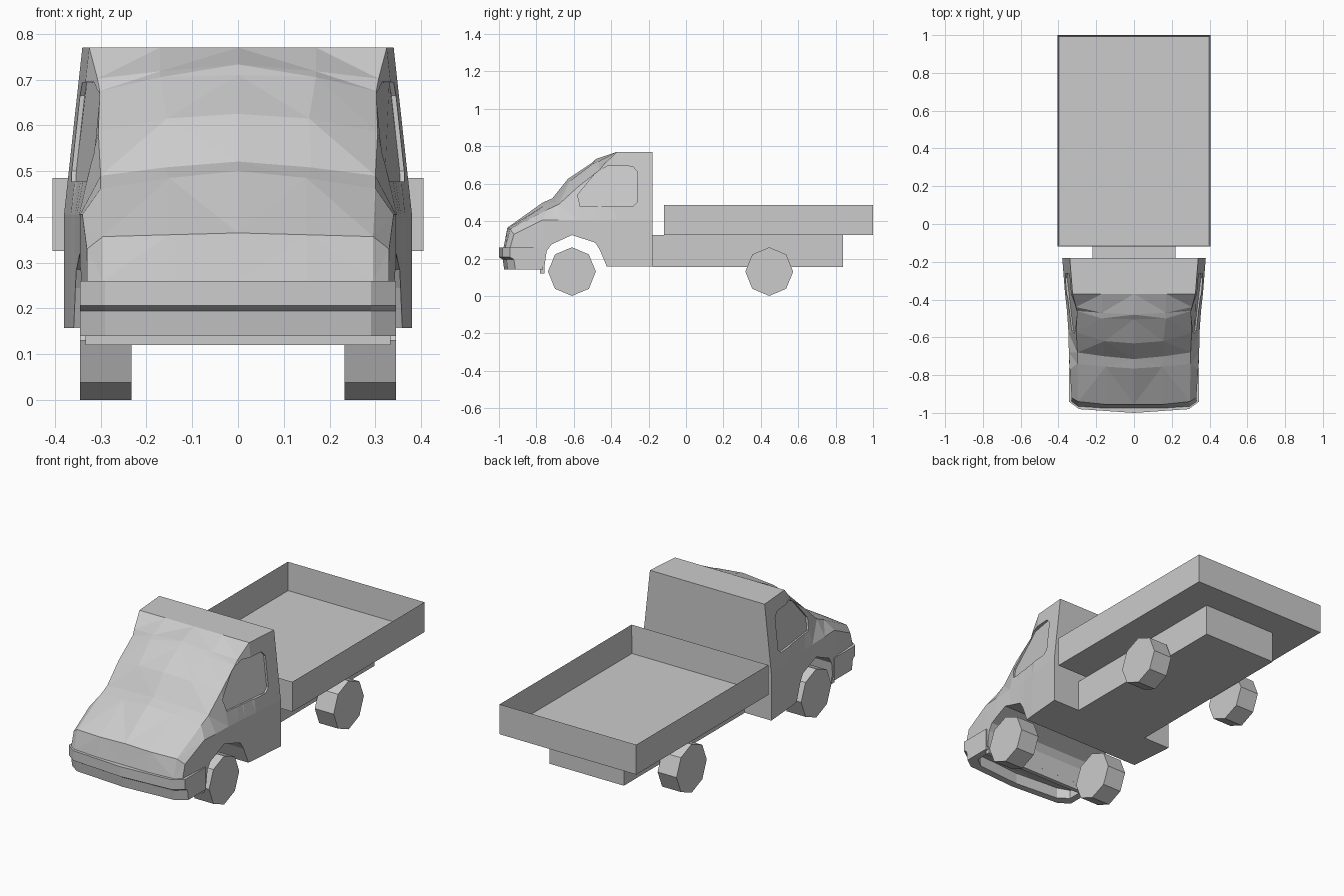
import bpy, bmesh, math
from mathutils import Vector

if "Cube" in bpy.data.objects:
    bpy.data.objects.remove(bpy.data.objects["Cube"])


def make_object(name, verts, faces):
    mesh = bpy.data.meshes.new(name)
    mesh.from_pydata(verts, [], faces)
    bm = bmesh.new()
    bm.from_mesh(mesh)
    bmesh.ops.recalc_face_normals(bm, faces=bm.faces)
    bm.to_mesh(mesh)
    bm.free()
    obj = bpy.data.objects.new(name, mesh)
    bpy.context.collection.objects.link(obj)
    return obj


def loft(name, rings):
    """Closed rings joined in sequence, with both ends capped."""
    n = len(rings[0])
    verts = [p for r in rings for p in r]
    faces = [(k * n + i, k * n + (i + 1) % n, (k + 1) * n + (i + 1) % n, (k + 1) * n + i)
             for k in range(len(rings) - 1) for i in range(n)]
    faces += [tuple(range(n)), tuple(range(len(verts) - n, len(verts)))]
    return make_object(name, verts, faces)


def box(name, x, y0, y1, z0, z1):
    ring = lambda y: [(-x, y, z0), (x, y, z0), (x, y, z1), (-x, y, z1)]
    return loft(name, [ring(y0), ring(y1)])


def cut(target, cutter):
    mod = target.modifiers.new("cut", 'BOOLEAN')
    mod.operation = 'DIFFERENCE'
    mod.solver = 'EXACT'
    mod.object = cutter
    cutter.hide_render = True
    bpy.context.view_layer.objects.active = target
    bpy.ops.object.modifier_apply(modifier=mod.name)
    bpy.data.objects.remove(cutter)


# Cab shell: each station runs from centre line to shoulder, belt and sill
# (centre y,z), (mid x,y,z), (shoulder x,y,z), (belt x,y,z), sill z
stations = [
    ((-.18, .77), (.17, -.18, .77), (.34, -.18, .77), (.38, -.18, .405), .157),
    ((-.37, .77), (.17, -.37, .77), (.325, -.37, .77), (.365, -.37, .405), .157),
    ((-.48, .733), (.17, -.47, .718), (.307, -.44, .702), (.356, -.45, .405), .157),
    ((-.505, .710), (.17, -.50, .705), (.302, -.46, .675), (.352, -.50, .405), .157),
    ((-.632, .625), (.155, -.62, .615), (.305, -.575, .585), (.347, -.575, .405), .157),
    ((-.715, .521), (.16, -.70, .508), (.30, -.68, .49), (.345, -.68, .405), .157),
    ((-.765, .50), (.15, -.755, .485), (.30, -.74, .462), (.34, -.77, .405), .157),
    ((-.955, .365), (.15, -.955, .361), (.295, -.94, .357), (.33, -.92, .33), .20),
    ((-.975, .26), (.15, -.975, .26), (.295, -.965, .26), (.33, -.94, .26), .20),
]
rings = []
for c, m, e, s, sill in stations:
    half = [m, e, s, (s[0], s[1], sill)]
    rings.append([(0, *c)] + half + [(-x, y, z) for x, y, z in reversed(half)])
cab = loft("cab", rings)
bm = bmesh.new()
bm.from_mesh(cab.data)
bmesh.ops.triangulate(bm, faces=bm.faces)
bm.to_mesh(cab.data)
bm.free()

# Recessed side windows that follow the cab sides
window = [(-.58, .54), (-.565, .477), (-.285, .477), (-.262, .50), (-.262, .665),
          (-.285, .693), (-.42, .695), (-.485, .655)]
bpy.context.view_layer.update()
surface = [cab.ray_cast(Vector((1, y, z)), Vector((-1, 0, 0)))[1].x for y, z in window]
for side in (1, -1):
    layers = [[(side * (x + d), y, z) for x, (y, z) in zip(surface, window)] for d in (.04, -.01)]
    cut(cab, loft("window_cutter", layers))

# Wheel arches
arch = [(-.425, .10), (-.425, .16), (-.46, .245), (-.485, .285), (-.61, .325),
        (-.72, .275), (-.745, .24), (-.765, .10)]
cut(cab, loft("arch_cutter", [[(x, y, z) for y, z in arch] for x in (-.6, .6)]))
box("arch_liner", .333, -.78, -.757, .12, .28)

# Wrap-around bumper: section swept along a bowed path
path = [(.345, -.765), (.345, -.94), (.29, -.98), (0, -1), (-.29, -.98), (-.345, -.94), (-.345, -.765)]
section = [(0, .26), (0, .207), (.02, .195), (.028, .14), (.065, .14), (.065, .26)]
rings = []
for x, y in path:
    ring = []
    for o, z in section:
        inset = math.copysign(max(0, o - .028), x) if x else 0
        ring.append((x - inset, y + (o if y < -.9 else 0), z))
    rings.append(ring)
loft("front_bumper", rings)

# Chassis
box("chassis", .22, -.18, .84, .155, .325)

# Load bed: open tray with thin walls
bed = box("load_bed", .405, -.118, 1, .325, .485)
bm = bmesh.new()
bm.from_mesh(bed.data)
top = max(bm.faces, key=lambda f: f.calc_center_median().z)
bmesh.ops.inset_region(bm, faces=[top], thickness=.01)
bmesh.ops.translate(bm, verts=top.verts, vec=(0, 0, -.15))
bm.to_mesh(bed.data)
bm.free()

# Eight-sided wheels
for axle, y in (("front", -.61), ("rear", .445)):
    for side, s in (("right", 1), ("left", -1)):
        rings = [[(s * x, y + .128 * math.sin(a * math.pi / 4), .13 + .13 * math.cos(a * math.pi / 4))
                  for a in range(8)] for x in (.233, .345)]
        loft(f"{axle}_{side}_wheel", rings)
